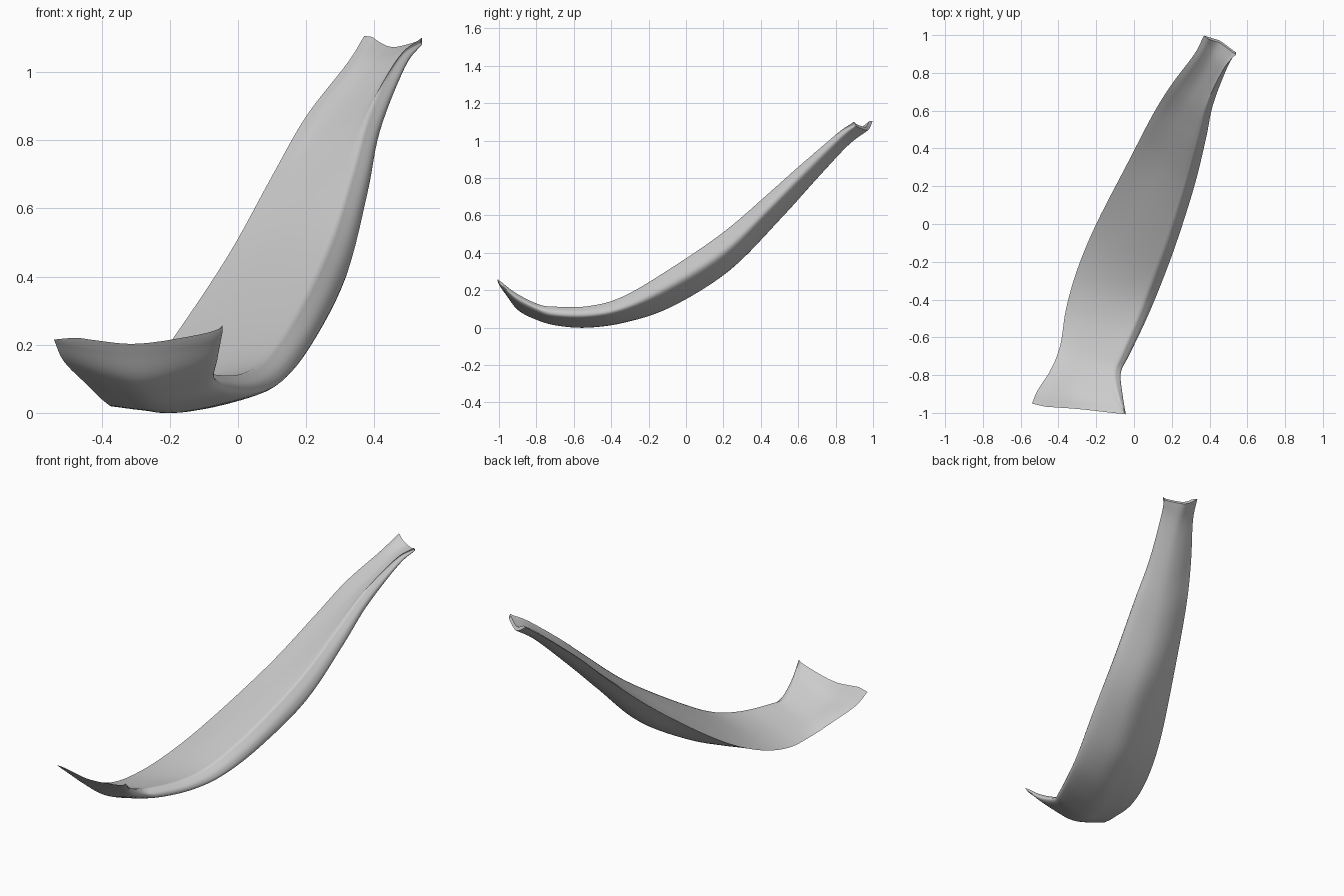
import bpy, bmesh, math
from mathutils import Vector

if "Cube" in bpy.data.objects:
    bpy.data.objects.remove(bpy.data.objects["Cube"])

# Stations along the peel: left rim xyz, underside centre xyz, right rim xyz, right bulge
STATIONS = [
    (-.54, -.95, .215, -.29, -.968, .185, -.05, -.995, .25, .0),
    (-.51, -.88, .15, -.27, -.90, .095, -.06, -.91, .185, .01),
    (-.44, -.77, .08, -.25, -.80, .042, -.07, -.79, .125, .015),
    (-.39, -.64, .032, -.22, -.69, .012, -.03, -.70, .112, .03),
    (-.36, -.45, .022, -.16, -.53, .002, .055, -.52, .115, .035),
    (-.30, -.24, .075, -.05, -.33, .03, .128, -.34, .165, .038),
    (-.20, .00, .205, .04, -.09, .11, .220, -.10, .305, .033),
    (-.03, .33, .46, .17, .21, .295, .313, .20, .51, .032),
    (.10, .58, .695, .25, .47, .56, .376, .45, .725, .026),
    (.20, .74, .87, .32, .65, .755, .417, .63, .885, .013),
    (.32, .90, 1.025, .41, .85, .965, .49, .82, 1.04, .005),
    (.37, .998, 1.105, .455, .97, 1.055, .538, .91, 1.088, .0),
]
STEPS = 6


def fill(t):
    """How solid the body is: thin at both ends, full in the middle."""
    return max(0, math.sin(math.pi * t)) ** .7


def section(k, st):
    """Underside control points from the left rim to the rolled right rim."""
    l, m, r = Vector(st[0:3]), Vector(st[3:6]), Vector(st[6:9])
    q = l.lerp(m, .5)
    q.z = l.z * .32 + m.z * .68
    b = m.lerp(r, .72)
    b.x += st[9]
    b.z = m.z * .6 + r.z * .4
    e = Vector((r.x, r.y, m.z * .28 + r.z * .72))
    r.x -= .045 * fill(k / (len(STATIONS) - 1))
    return [l, q, m, b, e, r]


def spline(pts, steps):
    """Smooth curve through the points."""
    p = [pts[0] * 2 - pts[1]] + pts + [pts[-1] * 2 - pts[-2]]
    out = []
    for i in range(1, len(p) - 2):
        a, b, c, d = p[i - 1:i + 3]
        for k in range(steps):
            t = k / steps
            out.append((b * 2 + (c - a) * t + (a * 2 - b * 5 + c * 4 - d) * t * t
                        + (b * 3 - a - c * 3 + d) * t ** 3) / 2)
    return out + [pts[-1].copy()]


# Underside grid
rails = [spline(list(col), STEPS)
         for col in zip(*[section(k, s) for k, s in enumerate(STATIONS)])]
rows = [spline(list(row), 5) for row in zip(*rails)]
m, n = len(rows), len(rows[0])

# Close each section with its upper face: thin shell at the ends, flat in the middle
loops = []
for j, row in enumerate(rows):
    f = fill(j / (m - 1))
    upper = []
    for i in range(n - 2, 0, -1):
        u = i / (n - 1)
        thin = row[i] + Vector((0, -.012, .018)) * min(1, 3 * math.sin(math.pi * u))
        flat = row[0].lerp(row[-1], u) + Vector((0, 0, .012 * math.sin(math.pi * u)))
        upper.append(thin.lerp(flat, f))
    loops.append(row + upper)

bm = bmesh.new()
rings = [[bm.verts.new(v) for v in loop] for loop in loops]
c = len(rings[0])
for a, b in zip(rings, rings[1:]):
    for i in range(c):
        bm.faces.new((a[i], a[(i + 1) % c], b[(i + 1) % c], b[i]))
# End caps as strips between underside and upper face
for ring in (rings[0], rings[-1]):
    for i in range(n - 1):
        quad = [ring[i], ring[i + 1], ring[(c - i - 1) % c], ring[(c - i) % c]]
        bm.faces.new(list(dict.fromkeys(quad)))
bmesh.ops.recalc_face_normals(bm, faces=bm.faces)

mesh = bpy.data.meshes.new("peel_strip")
bm.to_mesh(mesh)
bm.free()
peel = bpy.data.objects.new("peel_strip", mesh)
bpy.context.collection.objects.link(peel)
bpy.context.view_layer.objects.active = peel
peel.select_set(True)
bpy.ops.object.shade_smooth_by_angle(angle=math.radians(60))
